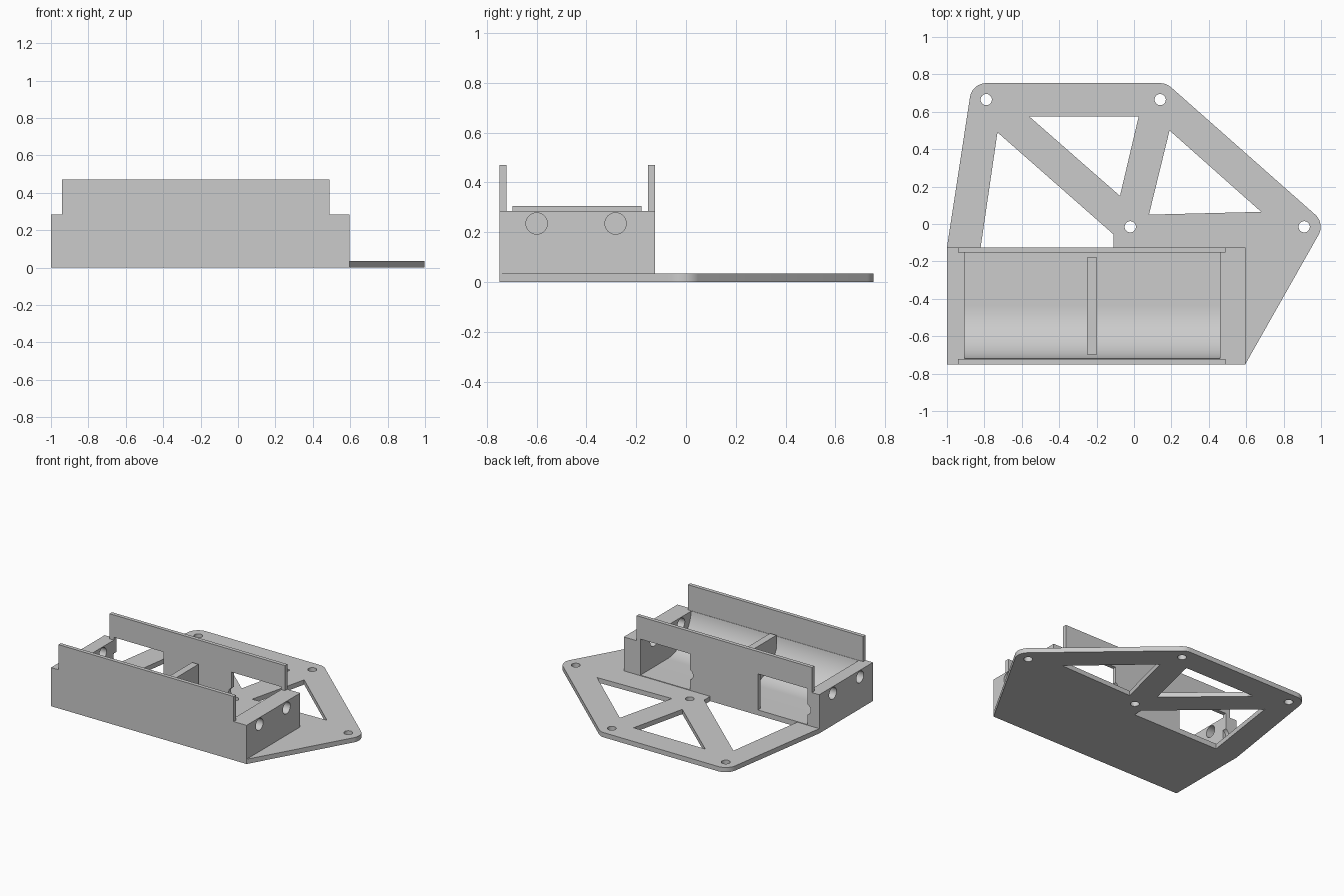
import bpy, bmesh, math
from mathutils import Vector
from mathutils.geometry import convex_hull_2d

if "Cube" in bpy.data.objects:
    bpy.data.objects.remove(bpy.data.objects["Cube"], do_unlink=True)

grey = bpy.data.materials.new("light_grey")
grey.use_nodes = True
grey.diffuse_color = (0.6, 0.6, 0.6, 1)
grey.node_tree.nodes["Principled BSDF"].inputs["Base Color"].default_value = (0.6, 0.6, 0.6, 1)


def prism(name, pts, lo, hi, axis="z"):
    """Extrude a 2D outline from lo to hi along one axis."""
    place = {"x": lambda a, b, h: (h, a, b),
             "y": lambda a, b, h: (a, h, b),
             "z": lambda a, b, h: (a, b, h)}[axis]
    bm = bmesh.new()
    face = bm.faces.new([bm.verts.new(place(a, b, lo)) for a, b in pts])
    ext = bmesh.ops.extrude_face_region(bm, geom=[face])
    moved = [g for g in ext["geom"] if isinstance(g, bmesh.types.BMVert)]
    bmesh.ops.translate(bm, verts=moved, vec=Vector(place(0, 0, hi - lo)))
    bmesh.ops.recalc_face_normals(bm, faces=bm.faces)
    mesh = bpy.data.meshes.new(name)
    bm.to_mesh(mesh)
    bm.free()
    mesh.materials.append(grey)
    obj = bpy.data.objects.new(name, mesh)
    bpy.context.collection.objects.link(obj)
    return obj


def circle(cx, cy, r, n=32):
    return [(cx + r * math.cos(2 * math.pi * i / n),
             cy + r * math.sin(2 * math.pi * i / n)) for i in range(n)]


def rect(a0, a1, b0, b1):
    return [(a0, b0), (a1, b0), (a1, b1), (a0, b1)]


def cut(target, cutter):
    """Subtract the cutter, then discard it."""
    cutter.hide_render = True
    mod = target.modifiers.new("cut", "BOOLEAN")
    mod.operation, mod.solver, mod.object = "DIFFERENCE", "EXACT", cutter
    bpy.context.view_layer.objects.active = target
    bpy.ops.object.modifier_apply(modifier=mod.name)
    bpy.data.objects.remove(cutter, do_unlink=True)


def smooth(obj):
    bpy.ops.object.select_all(action="DESELECT")
    obj.select_set(True)
    bpy.context.view_layer.objects.active = obj
    bpy.ops.object.shade_smooth_by_angle(angle=math.radians(30))


left, right, front, back = -1.0, 0.595, -0.75, -0.125
plate_top, block_top, wall_top, wall = 0.035, 0.285, 0.47, 0.028
in_left, in_right = -0.905, 0.46
in_front, in_back = front + wall, back - wall
screws = [(-0.79, 0.665), (0.14, 0.665), (0.91, -0.015), (-0.02, -0.015)]

# Base plate: rounded around the three outer screw holes
rim = [(left, front), (right, front), (left, back)]
for sx, sy in screws[:3]:
    rim += circle(sx, sy, 0.088, 48)
outline = [rim[i] for i in convex_hull_2d([Vector(p) for p in rim])]
plate = prism("base_plate", outline, 0, plate_top)

# Lightening openings and screw holes
openings = [
    [(-0.82, back), (-0.11, back), (-0.11, -0.055), (-0.73, 0.49)],
    [(-0.56, 0.575), (-0.075, 0.15), (0.025, 0.575)],
    [(0.08, 0.05), (0.68, 0.065), (0.19, 0.5)],
] + [circle(x, y, 0.03) for x, y in screws]
for shape in openings:
    cut(plate, prism("opening_cutter", shape, -0.1, 0.1))
smooth(plate)

# Holder body: stepped silhouette with low ends and tall side walls
wl, wr = -0.94, 0.49
body = prism("holder_body", [
    (left, plate_top - 0.001), (right, plate_top - 0.001), (right, block_top),
    (wr, block_top), (wr, wall_top), (wl, wall_top), (wl, block_top),
    (left, block_top)], front, back, "y")

# Cavity with a flat floor that curves up into the front wall
floor = plate_top + 0.004
radius = (in_back - in_front) / 2
mid = in_front + radius
channel = [(in_back, 0.6), (in_back, floor)]
for i in range(25):
    a = math.pi / 2 * i / 24
    channel.append((mid - radius * math.sin(a), floor + radius * (1 - math.cos(a))))
channel.append((in_front, 0.6))
cut(body, prism("cavity_cutter", channel, in_left, in_right, "x"))
cut(body, prism("end_gap_cutter", rect(in_front, in_back, block_top, 0.6), -1.2, 0.8, "x"))

# Two windows in the back wall, each with a small round notch
for x0, x1 in ((in_left, -0.5), (0.055, in_right)):
    cut(body, prism("window_cutter", rect(x0, x1, floor, 0.305),
                    in_back - 0.002, back + 0.1, "y"))
    cut(body, prism("notch_cutter", circle(x0 + 0.015, 0.15, 0.04),
                    in_back - 0.003, back + 0.1, "y"))

# Round wire holes through both end blocks
for y in (-0.6, -0.283):
    for x0, x1 in ((left - 0.1, in_left + 0.05), (in_right - 0.05, right + 0.1)):
        cut(body, prism("wire_hole_cutter", circle(y, 0.235, 0.043), x0, x1, "x"))
smooth(body)

# Dividing rib across the cavity
prism("divider_rib", rect(-0.697, -0.178, plate_top, 0.305), -0.25, -0.198, "x")
